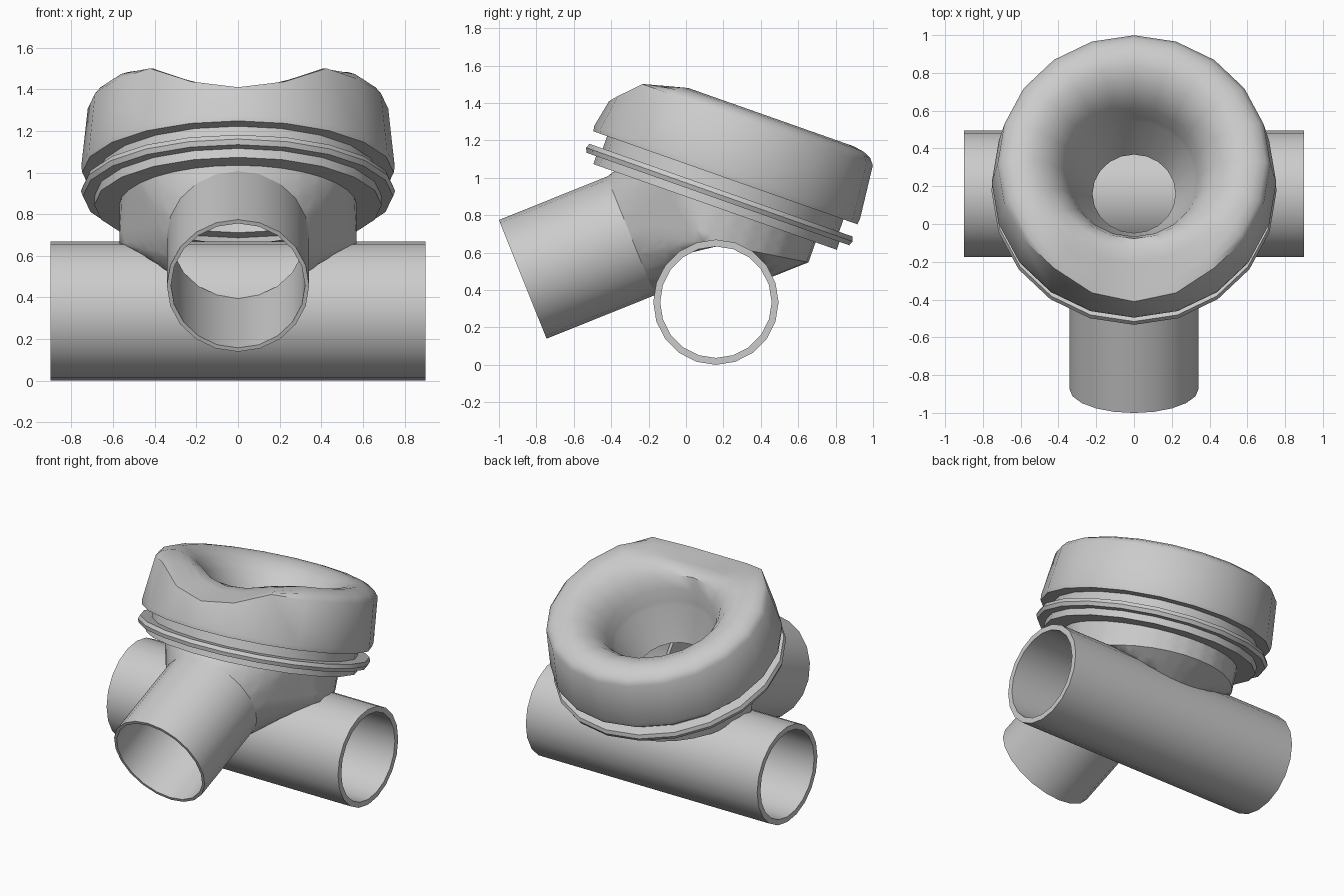
import bpy, bmesh, math
from mathutils import Matrix, Vector

if "Cube" in bpy.data.objects:
    bpy.data.objects.remove(bpy.data.objects["Cube"])

HEAD = Matrix.Translation((0, 0.21, 1.0)) @ Matrix.Rotation(math.radians(-19.4), 4, 'X')
INLET = Matrix.Translation((0, -0.873, 0.457)) @ Matrix.Rotation(math.radians(-68.1), 4, 'X')
MAIN = Matrix.Translation((0, 0.16, 0.335)) @ Matrix.Rotation(math.radians(90), 4, 'Y')


def ring(r, t, n, shear=0.0):
    """Circle of local points at height t, optionally sheared along y."""
    pts = []
    for i in range(n):
        a = 2 * math.pi * i / n
        y = -r * math.cos(a)
        pts.append(Vector((r * math.sin(a), y, t + shear * y)))
    return pts


def finish(bm, name, angle=35):
    bmesh.ops.recalc_face_normals(bm, faces=bm.faces)
    me = bpy.data.meshes.new(name)
    bm.to_mesh(me)
    bm.free()
    ob = bpy.data.objects.new(name, me)
    bpy.context.collection.objects.link(ob)
    bpy.ops.object.select_all(action='DESELECT')
    ob.select_set(True)
    bpy.context.view_layer.objects.active = ob
    bpy.ops.object.shade_smooth_by_angle(angle=math.radians(angle))
    return ob


def lathe(profile, frame, n=20, closed=False):
    """Revolve (radius, height) points around the frame's z axis."""
    bm = bmesh.new()
    rows = [[bm.verts.new(frame @ p) for p in ring(r, t, n)] for r, t in profile]
    if closed:
        rows.append(rows[0])
    for a, b in zip(rows, rows[1:]):
        for i in range(n):
            j = (i + 1) % n
            bm.faces.new((a[i], a[j], b[j], b[i]))
    return bm


def tube(name, frame, outer, inner, t0, t1, n):
    finish(lathe([(outer, t0), (outer, t1), (inner, t1), (inner, t0)], frame, n, True), name)


# Straight through pipe and slanted inlet pipe
tube("main_pipe", MAIN, 0.335, 0.298, -0.9, 0.9, 20)
tube("inlet_pipe", INLET, 0.342, 0.322, 0, 0.64, 20)

# Cap with funnel mouth, scooped down at its front lip
bm = lathe([(0.22, -0.15), (0.325, 0.08), (0.335, 0.11), (0.36, 0.19), (0.40, 0.27),
            (0.46, 0.335), (0.53, 0.375), (0.59, 0.387), (0.65, 0.378), (0.695, 0.358),
            (0.722, 0.325), (0.753, 0.03), (0.748, 0.0), (0.67, 0.0)], HEAD)
axis = HEAD.to_3x3() @ Vector((0, 0, 1))
for v in bm.verts:
    over = v.co.z - (1.41 + 0.54 * v.co.x ** 2)
    if over > 0:
        v.co -= axis * (over / axis.z)
finish(bm, "funnel_cap", 45)

# Neck, flange and stepped collar below the cap
finish(lathe([(0.67, 0.0), (0.67, -0.07), (0.745, -0.07), (0.755, -0.095), (0.745, -0.12),
              (0.69, -0.12), (0.69, -0.165), (0.55, -0.165)], HEAD), "flange")

# Bowl flaring from the inlet end to the flange, draped over the main pipe
pts = [HEAD @ p for p in ring(0.57, -0.16, 32)]
for r, t in ((0.57, -0.36), (0.35, -0.52)):
    pts += [HEAD @ p for p in ring(r, t, 32, 0.143) if p.y > -0.08]
pts += [INLET @ p for p in ring(0.34, 0.62, 20)]
bm = bmesh.new()
for p in pts:
    bm.verts.new(p)
res = bmesh.ops.convex_hull(bm, input=bm.verts[:])
bmesh.ops.delete(bm, geom=[v for v in bm.verts if not v.link_faces], context='VERTS')
bmesh.ops.recalc_face_normals(bm, faces=bm.faces)
bm.normal_update()
flow = INLET.to_3x3() @ Vector((0, 0, 1))
caps = [f for f in bm.faces if f.normal.dot(axis) > 0.99 or f.normal.dot(flow) < -0.99]
bmesh.ops.delete(bm, geom=caps, context='FACES')
for limit in (0.3, 0.15, 0.08):
    long_edges = [e for e in bm.edges if e.calc_length() > limit]
    bmesh.ops.subdivide_edges(bm, edges=long_edges, cuts=1)
    bmesh.ops.triangulate(bm, faces=bm.faces[:])
for v in bm.verts:
    d = Vector((0, v.co.y - 0.16, v.co.z - 0.335))
    if d.length < 0.317:
        v.co += d.normalized() * (0.317 - d.length)
finish(bm, "bowl", 40)
